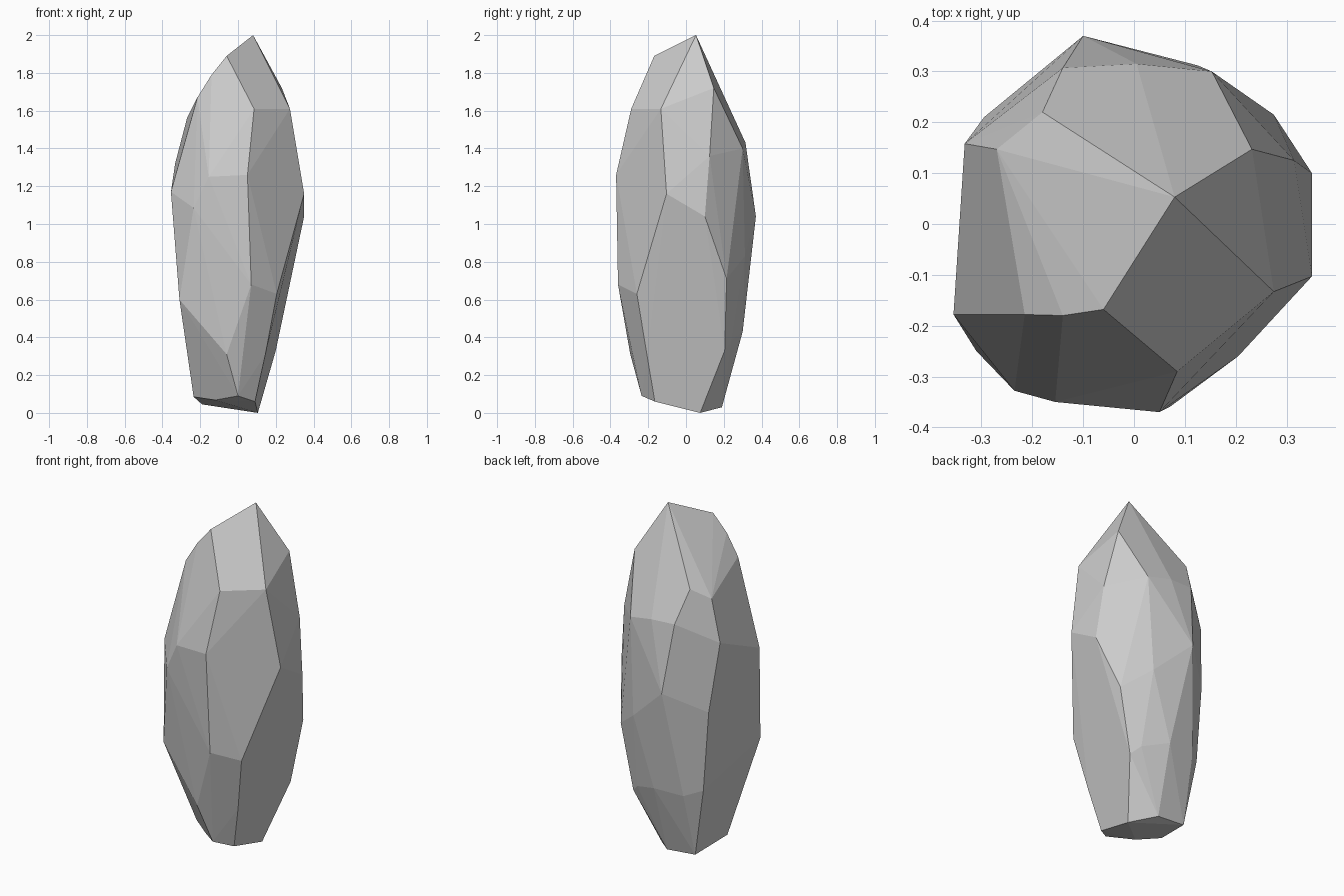
import bpy, bmesh

# Faceted stone: corner points by height band, wrapped in a convex skin
base = [(0.105, 0.075, 0), (-0.01, 0.19, 0.03), (-0.19, 0.185, 0.045), (-0.235, -0.05, 0.085),
        (-0.12, -0.13, 0.068), (0, -0.235, 0.09), (0.09, -0.165, 0.06)]
lower = [(-0.06, -0.295, 0.31), (0.145, -0.207, 0.31), (0.2, 0.205, 0.33), (0.15, 0.24, 0.38),
         (0, 0.3, 0.43), (-0.175, 0.275, 0.42), (-0.26, 0.21, 0.45), (-0.31, -0.25, 0.6)]
middle = [(0.205, -0.26, 0.63), (0.07, -0.36, 0.68), (0.275, 0.215, 0.71), (0.125, 0.312, 0.83),
          (-0.295, 0.21, 0.92), (0.35, 0.1, 1.04), (-0.1, 0.37, 1.04), (-0.235, -0.328, 1.085),
          (0.35, -0.103, 1.16), (-0.355, -0.178, 1.17)]
upper = [(-0.155, -0.35, 1.25), (0.05, -0.37, 1.26), (-0.333, 0.158, 1.32), (0.315, 0.125, 1.36),
         (0.153, 0.3, 1.4), (0.005, 0.315, 1.43), (-0.14, 0.307, 1.435), (-0.27, 0.147, 1.56)]
crown = [(0.085, -0.29, 1.61), (0.275, -0.133, 1.61), (-0.18, 0.22, 1.62), (-0.215, -0.178, 1.67),
         (0.232, 0.147, 1.72), (-0.14, -0.18, 1.79), (-0.06, -0.168, 1.89), (0.08, 0.053, 2)]

bm = bmesh.new()
for band in (base, lower, middle, upper, crown):
    for p in band:
        bm.verts.new(p)
hull = bmesh.ops.convex_hull(bm, input=bm.verts[:])
inside = [v for v in hull["geom_interior"] if isinstance(v, bmesh.types.BMVert)]
if inside:
    bmesh.ops.delete(bm, geom=inside, context='VERTS')

# Merge nearly coplanar triangles into broad facets
bmesh.ops.dissolve_limit(bm, angle_limit=0.03, verts=bm.verts[:], edges=bm.edges[:])
bmesh.ops.recalc_face_normals(bm, faces=bm.faces[:])

mesh = bpy.data.meshes.new("faceted_stone")
bm.to_mesh(mesh)
bm.free()
bpy.context.collection.objects.link(bpy.data.objects.new("faceted_stone", mesh))
